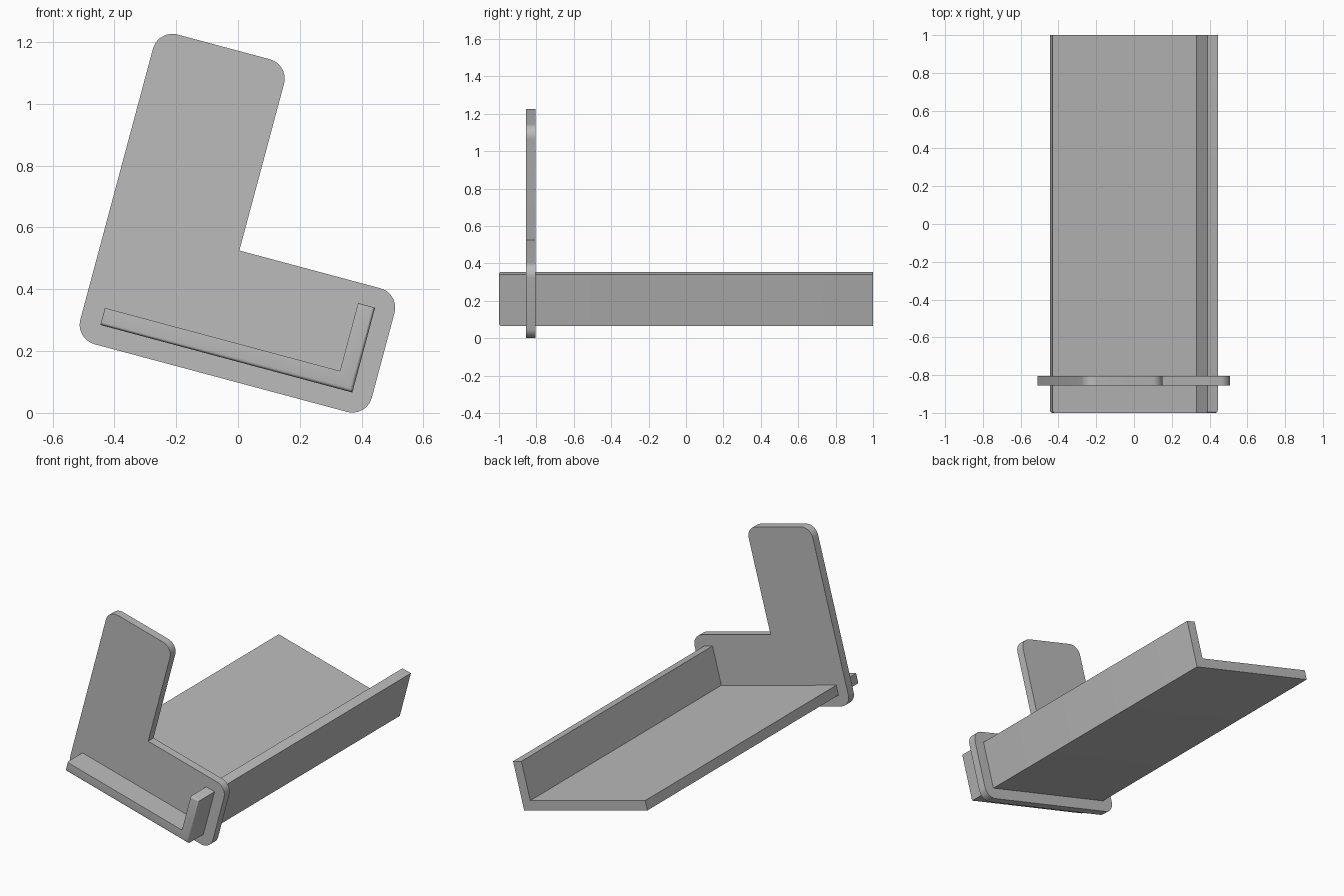
import bpy, bmesh, math
from mathutils import Vector

cube = bpy.data.objects.get("Cube")
if cube:
    bpy.data.objects.remove(cube, do_unlink=True)

TILT = math.radians(15)
CORNER = Vector((0.37, 0.066))      # outer corner of the angle section
THICK = 0.057

grey = bpy.data.materials.new("plain grey")
grey.use_nodes = True
colour = (0.5, 0.5, 0.5, 1)
grey.diffuse_color = colour
grey.node_tree.nodes["Principled BSDF"].inputs["Base Color"].default_value = colour


def place(u, v, y):
    """Turn tilted section coordinates into a world point."""
    c, s = math.cos(TILT), math.sin(TILT)
    return (CORNER.x + u * c + v * s, y, CORNER.y - u * s + v * c)


def loft(name, rings):
    """Skin a solid through (outline, y) rings that share a point count."""
    bm = bmesh.new()
    loops = [[bm.verts.new(place(u, v, y)) for u, v in pts] for pts, y in rings]
    for a, b in zip(loops, loops[1:]):
        for i in range(len(a)):
            j = (i + 1) % len(a)
            bm.faces.new((a[i], a[j], b[j], b[i]))
    bm.faces.new(loops[0])
    bm.faces.new(loops[-1])
    bmesh.ops.recalc_face_normals(bm, faces=bm.faces)
    mesh = bpy.data.meshes.new(name)
    bm.to_mesh(mesh)
    bm.free()
    mesh.materials.append(grey)
    obj = bpy.data.objects.new(name, mesh)
    bpy.context.collection.objects.link(obj)
    bpy.ops.object.select_all(action='DESELECT')
    obj.select_set(True)
    bpy.context.view_layer.objects.active = obj
    bpy.ops.object.shade_smooth_by_angle(angle=math.radians(30))
    return obj


def rounded(points, radius, steps=10):
    """Round the convex right-angled corners of a counter-clockwise outline."""
    out = []
    pts = [Vector(p) for p in points]
    for i, p in enumerate(pts):
        a = (pts[i - 1] - p).normalized()
        b = (pts[(i + 1) % len(pts)] - p).normalized()
        if a.x * b.y - a.y * b.x > 0:       # inner corner stays sharp
            out.append(p)
            continue
        centre = p + (a + b) * radius
        for k in range(steps + 1):
            t = math.pi / 2 * k / steps
            out.append(centre - b * radius * math.cos(t) - a * radius * math.sin(t))
    return out


def angle_section(d):
    """L outline whose outer sides are pulled in by d."""
    return [(-d, d), (-d, 0.284 - d), (-THICK, 0.284 - d),
            (-THICK, THICK), (d - 0.844, THICK), (d - 0.844, d)]


# Long angle rail, its outer front edges softly rounded
SOFT = 0.012
rings = []
for k in range(5):
    t = math.pi / 2 * k / 4
    rings.append((angle_section(SOFT * (1 - math.sin(t))),
                  -1 + SOFT * (1 - math.cos(t))))
rings.append((angle_section(0), 1))
loft("angle_rail", rings)

# Upright L-shaped plate that the rail passes through
plate = rounded([(-0.911, -0.065), (0.065, -0.065), (0.065, 0.349),
                 (-0.472, 0.349), (-0.472, 0.972), (-0.911, 0.972)], 0.065)
loft("end_plate", [(plate, -0.855), (plate, -0.805)])
